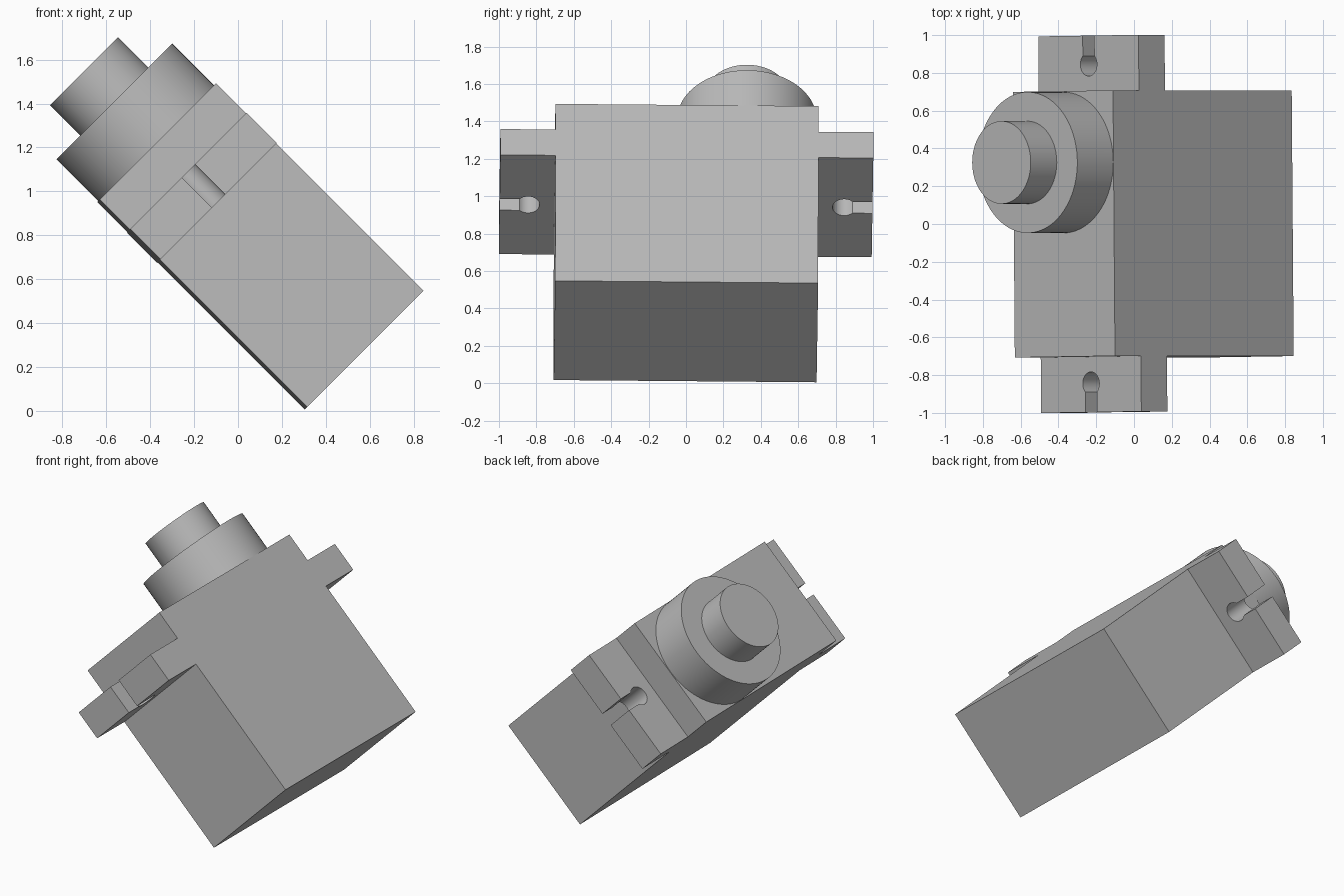
import bpy, bmesh, math
from mathutils import Matrix, Vector

cube = bpy.data.objects.get("Cube")
if cube:
    bpy.data.objects.remove(cube, do_unlink=True)

# Single plain plastic colour
grey = bpy.data.materials.new("plain_grey")
grey.use_nodes = True
grey.diffuse_color = (0.5, 0.5, 0.5, 1)
grey.node_tree.nodes["Principled BSDF"].inputs["Base Color"].default_value = (0.5, 0.5, 0.5, 1)

# Tilted frame: local x = thickness, y = length, z = shaft axis
y_axis = Vector((-0.0075, 1, -0.0085)).normalized()
t_axis = Vector((1, 0, 1))
t_axis = (t_axis - y_axis * t_axis.dot(y_axis)).normalized()
w_axis = t_axis.cross(y_axis)
FRAME = Matrix((t_axis, y_axis, w_axis)).transposed().to_4x4()
FRAME.translation = (0.102, 0, 0.749)

HALF_T, HALF_Y, HALF_W = 0.375, 0.703, 0.669
TAB_END, TAB_LOW, TAB_HIGH = 0.997, 0.28, 0.475


def extrude_profile(name, points, low, high, smooth=False):
    """Extrude an outline in the local xy plane along the shaft axis."""
    bm = bmesh.new()
    face = bm.faces.new([bm.verts.new((x, y, low)) for x, y in points])
    result = bmesh.ops.extrude_face_region(bm, geom=[face])
    top = [v for v in result["geom"] if isinstance(v, bmesh.types.BMVert)]
    bmesh.ops.translate(bm, verts=top, vec=(0, 0, high - low))
    bmesh.ops.recalc_face_normals(bm, faces=bm.faces)
    mesh = bpy.data.meshes.new(name)
    bm.to_mesh(mesh)
    bm.free()
    mesh.materials.append(grey)
    obj = bpy.data.objects.new(name, mesh)
    bpy.context.collection.objects.link(obj)
    obj.matrix_world = FRAME
    if smooth:
        bpy.ops.object.select_all(action="DESELECT")
        obj.select_set(True)
        bpy.context.view_layer.objects.active = obj
        bpy.ops.object.shade_smooth_by_angle(angle=math.radians(30))
    return obj


def arc(cx, cy, radius, start, end, steps):
    angles = [start + (end - start) * i / steps for i in range(steps + 1)]
    return [(cx + radius * math.cos(a), cy + radius * math.sin(a)) for a in angles]


# Main body
extrude_profile("body", [(-HALF_T, -HALF_Y), (HALF_T, -HALF_Y),
                         (HALF_T, HALF_Y), (-HALF_T, HALF_Y)], -HALF_W, HALF_W)

# Mounting tabs with keyhole slots open at the outer edge
slot, hole, hole_y = 0.043, 0.062, 0.845
opening = math.asin(slot / hole)
keyhole = arc(0, hole_y, hole, math.pi / 2 - opening,
              -1.5 * math.pi + opening, 32)
outline = ([(-HALF_T, HALF_Y), (HALF_T, HALF_Y), (HALF_T, TAB_END), (slot, TAB_END)]
           + keyhole + [(-slot, TAB_END), (-HALF_T, TAB_END)])
for name, side in (("back_tab", 1), ("front_tab", -1)):
    extrude_profile(name, [(x, side * y) for x, y in outline],
                    TAB_LOW, TAB_HIGH, smooth=True)

# Gear housing and output shaft
for name, radius, low, high in (("gear_housing", 0.373, HALF_W, 0.938),
                                ("output_shaft", 0.219, 0.938, 1.133)):
    circle = arc(0, 0.325, radius, 0, 2 * math.pi, 96)[:-1]
    extrude_profile(name, circle, low, high, smooth=True)
